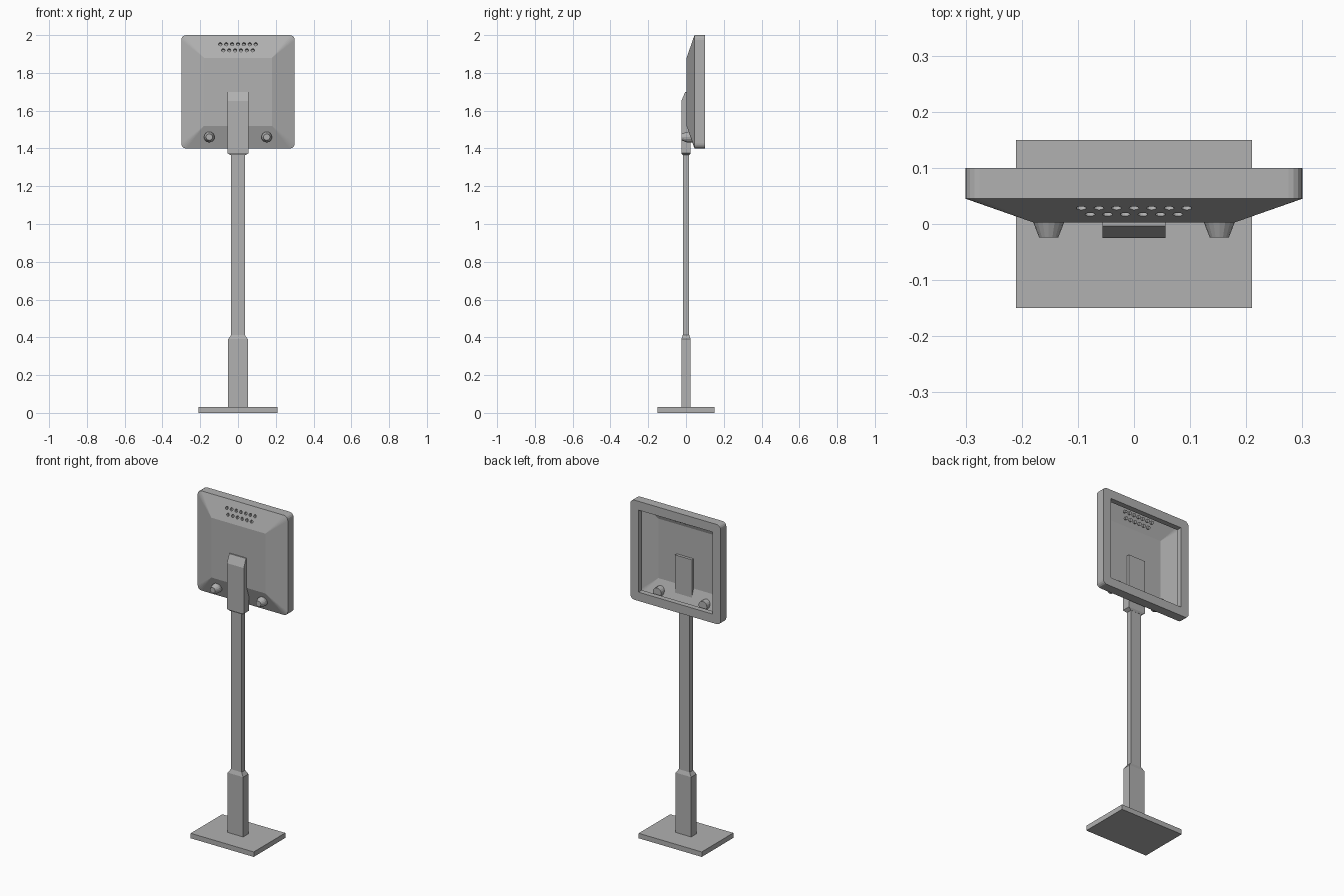
import bpy, bmesh, math
from mathutils import Vector, Matrix

if "Cube" in bpy.data.objects:
    bpy.data.objects.remove(bpy.data.objects["Cube"])

# One dark grey for the whole model
grey = bpy.data.materials.new("dark_grey")
grey.diffuse_color = (0.44, 0.44, 0.44, 1)
grey.use_nodes = True
grey.node_tree.nodes["Principled BSDF"].inputs["Base Color"].default_value = grey.diffuse_color


def finish(name, bm):
    bmesh.ops.remove_doubles(bm, verts=bm.verts, dist=1e-5)
    bmesh.ops.recalc_face_normals(bm, faces=bm.faces)
    me = bpy.data.meshes.new(name)
    bm.to_mesh(me)
    bm.free()
    me.materials.append(grey)
    ob = bpy.data.objects.new(name, me)
    bpy.context.collection.objects.link(ob)
    return ob


def rounded_rect(hx, hy, r, seg=4):
    """Rounded rectangle outline; r = 0 gives plain corners after welding."""
    pts = []
    for k, (sx, sy) in enumerate([(1, 1), (-1, 1), (-1, -1), (1, -1)]):
        for i in range(seg + 1):
            a = math.pi / 2 * (k + i / seg)
            pts.append((sx * (hx - r) + r * math.cos(a), sy * (hy - r) + r * math.sin(a)))
    return pts


def loft(name, rings):
    """Skin a list of point rings and cap both ends."""
    bm = bmesh.new()
    loops = [[bm.verts.new(p) for p in ring] for ring in rings]
    n = len(loops[0])
    for a, b in zip(loops, loops[1:]):
        for i in range(n):
            j = (i + 1) % n
            bm.faces.new((a[i], a[j], b[j], b[i]))
    bm.faces.new(loops[0])
    bm.faces.new(loops[-1])
    return finish(name, bm)


def upright(name, sections):
    """Square-cornered vertical part from (half x, half y, z) sections."""
    return loft(name, [[(sx * hx, sy * hy, z)
                        for sx, sy in ((1, 1), (-1, 1), (-1, -1), (1, -1))]
                       for hx, hy, z in sections])


# Stand
upright("base_plate", [(0.21, 0.15, 0), (0.21, 0.15, 0.03)])
upright("lower_post", [(0.052, 0.025, 0.03), (0.052, 0.025, 0.39), (0.036, 0.017, 0.412)])
upright("upper_post", [(0.036, 0.017, 0.40), (0.036, 0.017, 1.37)])

# Bracket with sloped top, running through the housing wall
profile = [(0.025, 1.375), (0.025, 1.70), (-0.004, 1.70), (-0.025, 1.65), (-0.025, 1.375)]
loft("bracket", [[(x, y, z) for y, z in profile] for x in (-0.056, 0.056)])
upright("bracket_collar", [(0.038, 0.018, 1.364), (0.056, 0.025, 1.375)])

# Hollow housing: tapered outside, rim, back frame lip, inner wall
ZC = 1.70
shell = [(0.18, 0, 0.003), (0.30, 0.025, 0.045), (0.30, 0.025, 0.10),
         (0.247, 0, 0.10), (0.247, 0, 0.068), (0.293, 0.02, 0.068),
         (0.293, 0.02, 0.048), (0.179, 0, 0.008)]
housing = loft("housing", [[(x, y, ZC + z) for x, z in rounded_rect(h, h, r)]
                           for h, r, y in shell])

# Vent holes in two staggered rows on the upper slope
normal = Vector((0, -0.12, 0.042)).normalized()
turn = normal.to_track_quat('Z', 'Y').to_matrix().to_4x4()
cut, cups = bmesh.new(), bmesh.new()
for count, z in ((7, 1.952), (6, 1.92)):
    for i in range(count):
        pos = Vector(((i - (count - 1) / 2) * 0.0313, 0.003 + 0.35 * (z - 1.88), z))
        bmesh.ops.create_cone(cut, cap_ends=True, segments=12, radius1=0.009, radius2=0.009,
                              depth=0.03, matrix=Matrix.Translation(pos) @ turn)
        made = bmesh.ops.create_cone(cups, cap_ends=True, segments=12, radius1=0.0091,
                                     radius2=0.0091, depth=0.018,
                                     matrix=Matrix.Translation(pos - normal * 0.0091) @ turn)
        faces = {f for v in made["verts"] for f in v.link_faces}
        front = max(faces, key=lambda f: f.calc_center_median().dot(normal))
        bmesh.ops.delete(cups, geom=[front], context='FACES_ONLY')
cutter = finish("vent_cutter", cut)
cutter.hide_render = True
cutter.hide_viewport = True
finish("vent_cups", cups)
mod = housing.modifiers.new("vents", 'BOOLEAN')
mod.operation = 'DIFFERENCE'
mod.solver = 'EXACT'
mod.object = cutter

# Pair of tapered knobs passing through the lower slope
for side, sx in (("left", -0.152), ("right", 0.152)):
    loft("knob_" + side, [[(sx + r * math.cos(a * math.tau / 16), y,
                            1.46 + r * math.sin(a * math.tau / 16)) for a in range(16)]
                          for r, y in ((0.017, -0.024), (0.028, 0.004), (0.028, 0.058))])
